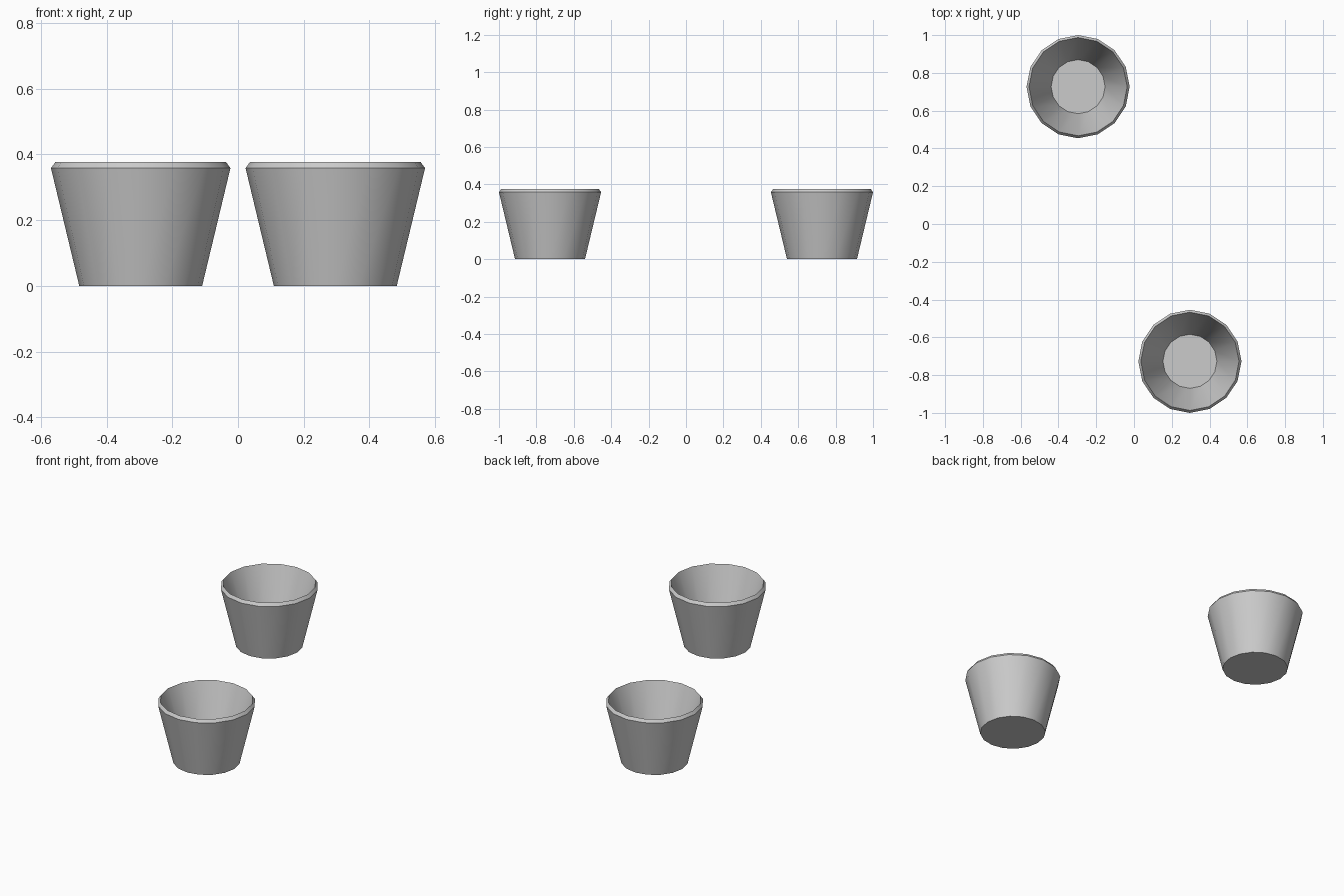
import bpy, bmesh, math

if "Cube" in bpy.data.objects:
    bpy.data.objects.remove(bpy.data.objects["Cube"])

SIDES = 16
# (radius, height) from underside, up the outer wall, over the rim, down inside to the floor
PROFILE = [(0.187, 0.0), (0.273, 0.358), (0.260, 0.376), (0.143, 0.04)]


def make_cup(name, x, y):
    bm = bmesh.new()
    rings = []
    for r, z in PROFILE:
        rings.append([bm.verts.new((r * math.cos(2 * math.pi * i / SIDES),
                                    r * math.sin(2 * math.pi * i / SIDES), z))
                      for i in range(SIDES)])
    # walls and rim
    for a, b in zip(rings, rings[1:]):
        for i in range(SIDES):
            j = (i + 1) % SIDES
            bm.faces.new((a[i], a[j], b[j], b[i]))
    # underside and inner floor
    bm.faces.new(rings[0][::-1])
    bm.faces.new(rings[-1])
    bmesh.ops.recalc_face_normals(bm, faces=bm.faces)
    mesh = bpy.data.meshes.new(name)
    bm.to_mesh(mesh)
    bm.free()
    cup = bpy.data.objects.new(name, mesh)
    cup.location = (x, y, 0)
    bpy.context.collection.objects.link(cup)
    bpy.ops.object.select_all(action='DESELECT')
    cup.select_set(True)
    bpy.context.view_layer.objects.active = cup
    bpy.ops.object.shade_smooth_by_angle(angle=math.radians(30))


# two diagonally placed cups
make_cup("back_cup", -0.296, 0.727)
make_cup("front_cup", 0.296, -0.727)
